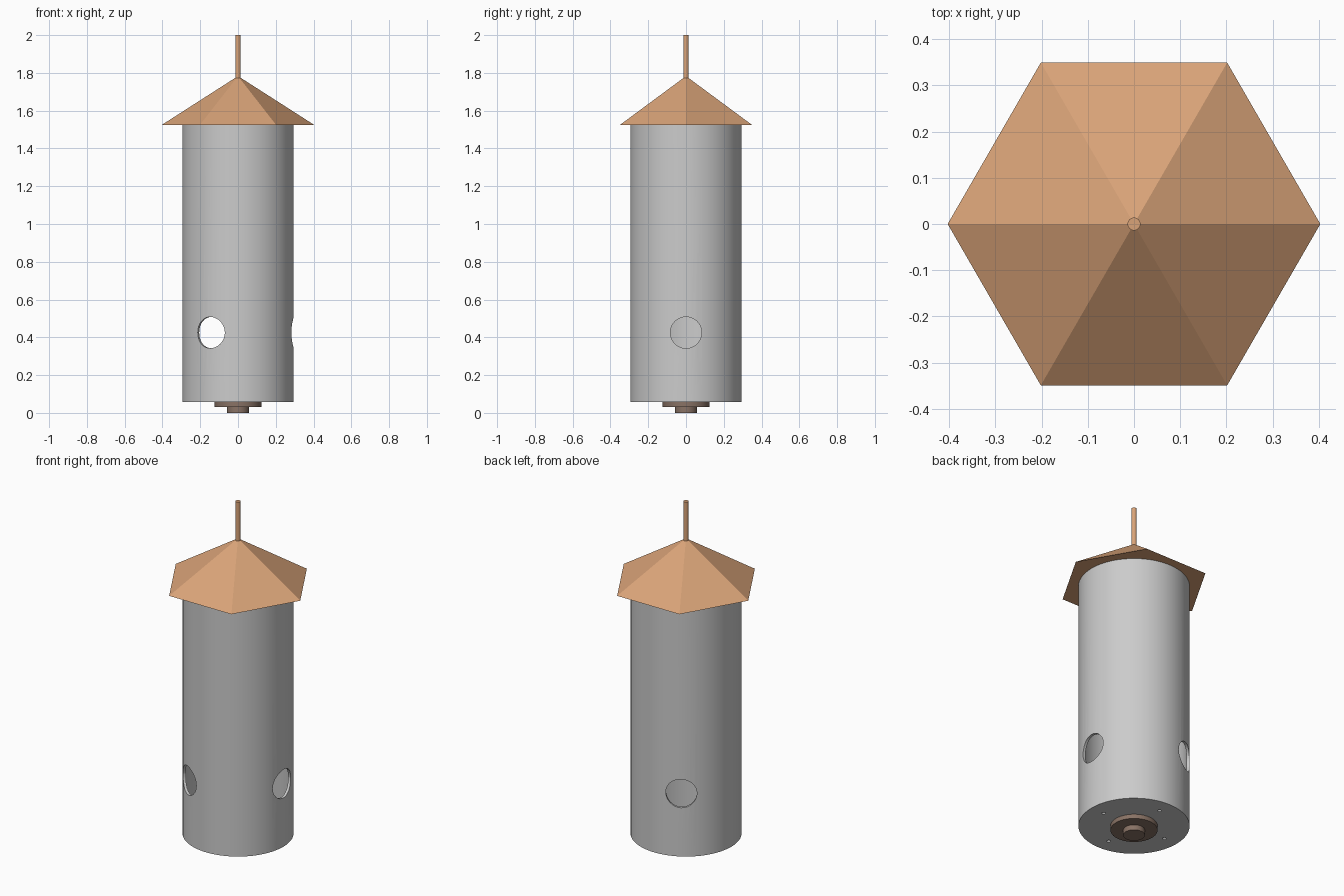
import bpy, bmesh, math
from mathutils import Vector

if "Cube" in bpy.data.objects:
    bpy.data.objects.remove(bpy.data.objects["Cube"])


def material(name, color):
    m = bpy.data.materials.new(name)
    m.diffuse_color = (*color, 1)
    m.use_nodes = True
    m.node_tree.nodes["Principled BSDF"].inputs["Base Color"].default_value = m.diffuse_color
    return m


def smooth(ob):
    bpy.ops.object.select_all(action='DESELECT')
    ob.select_set(True)
    bpy.context.view_layer.objects.active = ob
    bpy.ops.object.shade_smooth_by_angle(angle=math.radians(30))


def lathe(name, profile, sides, mat=None, is_smooth=True):
    """Spin an (r, z) profile that starts and ends on the axis."""
    bm = bmesh.new()
    rings = []
    for r, z in profile:
        n = sides if r > 0 else 1
        rings.append([bm.verts.new((r * math.cos(2 * math.pi * i / sides),
                                    r * math.sin(2 * math.pi * i / sides), z)) for i in range(n)])
    for a, b in zip(rings, rings[1:]):
        for i in range(sides):
            j = (i + 1) % sides
            quad = [a[i % len(a)], a[j % len(a)], b[j % len(b)], b[i % len(b)]]
            bm.faces.new(list(dict.fromkeys(quad)))
    bmesh.ops.recalc_face_normals(bm, faces=bm.faces)
    me = bpy.data.meshes.new(name)
    bm.to_mesh(me)
    bm.free()
    ob = bpy.data.objects.new(name, me)
    bpy.context.collection.objects.link(ob)
    if mat:
        me.materials.append(mat)
    if is_smooth:
        smooth(ob)
    return ob


def drum(name, radius, z0, z1, sides, mat):
    return lathe(name, [(0, z0), (radius, z0), (radius, z1), (0, z1)], sides, mat)


def cut_hole(target, radius, depth, location, direction):
    bpy.ops.mesh.primitive_cylinder_add(vertices=32, radius=radius, depth=depth, location=location)
    cutter = bpy.context.object
    cutter.rotation_euler = Vector(direction).to_track_quat('Z', 'Y').to_euler()
    mod = target.modifiers.new("hole", 'BOOLEAN')
    mod.operation = 'DIFFERENCE'
    mod.solver = 'EXACT'
    mod.object = cutter
    bpy.context.view_layer.objects.active = target
    bpy.ops.object.modifier_apply(modifier=mod.name)
    bpy.data.objects.remove(cutter)


copper = material("copper", (0.70, 0.37, 0.19))
bronze = material("dark_bronze", (0.25, 0.17, 0.13))

# Hollow tube with a thin floor
R, WALL, BASE, TOP = 0.295, 0.015, 0.057, 1.527
body = lathe("feeder_tube", [(0, BASE), (R, BASE), (R, TOP), (R - WALL, TOP),
                             (R - WALL, BASE + 0.01), (0, BASE + 0.01)], 64)

# Three feeding ports around the tube
for k in range(3):
    a = k * 2 * math.pi / 3
    d = Vector((math.cos(a), math.sin(a), 0))
    cut_hole(body, 0.083, 0.2, d * R + Vector((0, 0, 0.425)), d)

# Four drain holes in the floor
for k in range(4):
    a = k * math.pi / 2
    cut_hole(body, 0.01, 0.08, (0.21 * math.cos(a), 0.21 * math.sin(a), BASE), (0, 0, 1))
smooth(body)

# Six-sided roof and hanging rod
lathe("roof", [(0, 1.525), (0.403, 1.525), (0, 1.783)], 6, copper, False)
drum("hanging_rod", 0.014, 1.74, 2.0, 24, copper)

# Flange and nut under the floor
drum("base_flange", 0.125, 0.031, BASE, 48, bronze)
drum("base_nut", 0.058, 0.0, 0.031, 32, bronze)
